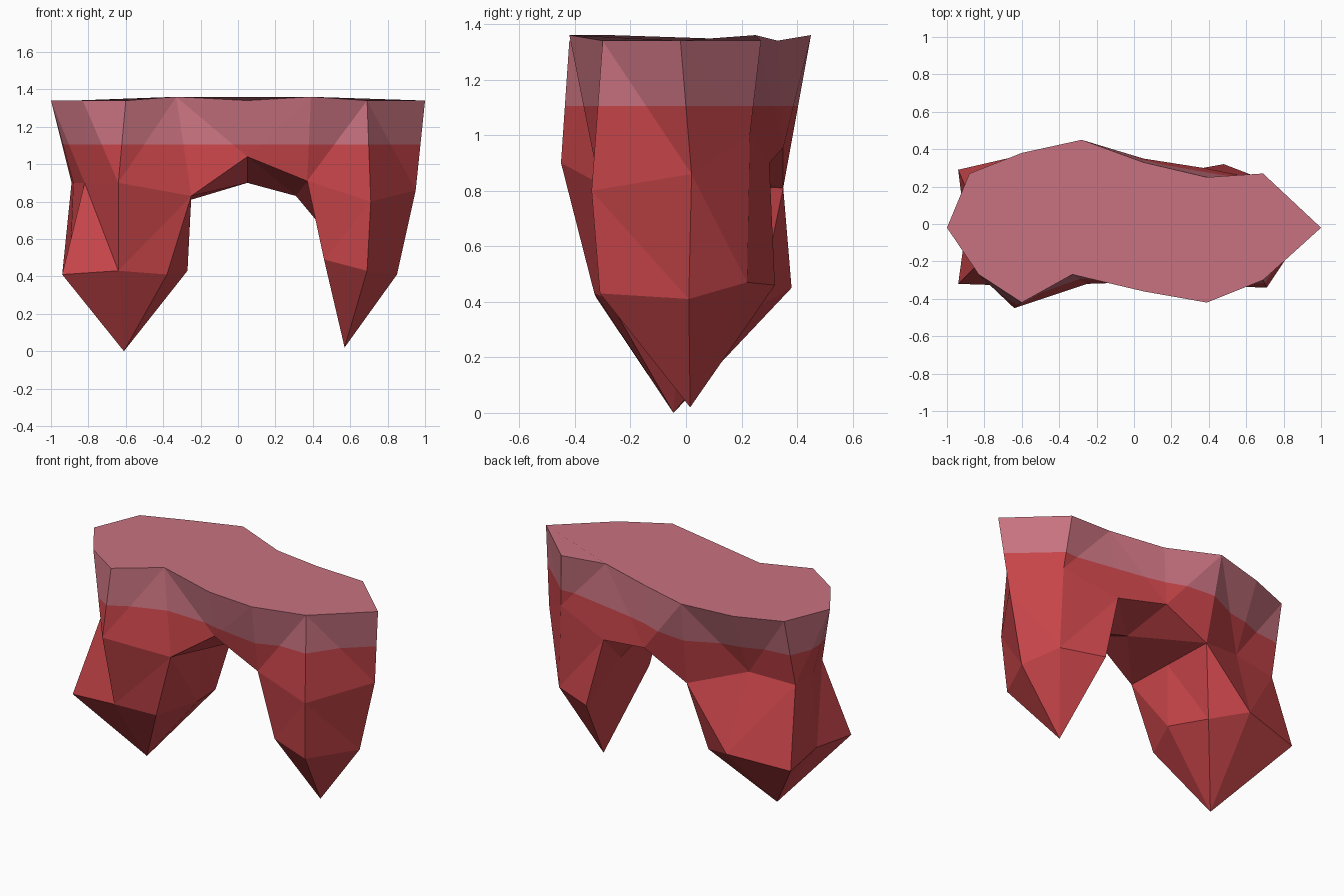
import bpy, bmesh
from mathutils import Vector

if "Cube" in bpy.data.objects:
    bpy.data.objects.remove(bpy.data.objects["Cube"])

BAND_Z = 1.105   # height where the colour changes


def material(name, rgb):
    m = bpy.data.materials.new(name)
    m.diffuse_color = (*rgb, 1)
    m.use_nodes = True
    m.node_tree.nodes["Principled BSDF"].inputs["Base Color"].default_value = m.diffuse_color
    return m


red = material("flesh red", (0.58, 0.060, 0.068))
pink = material("pale pink", (0.58, 0.17, 0.215))

bm = bmesh.new()


def verts(points):
    return [bm.verts.new(p) for p in points]


def quad(a, b, c, d):
    # split along the shorter diagonal to keep the facets crisp
    if (a.co - c.co).length <= (b.co - d.co).length:
        bm.faces.new((a, b, c))
        bm.faces.new((a, c, d))
    else:
        bm.faces.new((a, b, d))
        bm.faces.new((b, c, d))


def loft(upper, lower):
    n = len(upper)
    for i in range(n):
        j = (i + 1) % n
        quad(upper[i], lower[i], lower[j], upper[j])


def leg(upper, ring, tip):
    lower = verts(ring)
    loft(upper, lower)
    point = bm.verts.new(tip)
    for i, v in enumerate(lower):
        bm.faces.new((v, point, lower[(i + 1) % len(lower)]))


# flat top outline, with a slight rise in two columns
outline = [(-1, -.02), (-.83, -.27), (-.6, -.42), (-.33, -.27), (.05, -.36),
           (.39, -.42), (.69, -.3), (1, -.02), (.69, .27), (.39, .25),
           (.05, .33), (-.28, .45), (-.6, .38), (-.88, .27)]
top = verts((x, y, 1.36 if x in (-.33, -.28, .39) else 1.34) for x, y in outline)
bm.faces.new(top)

# waist ring under the band
w = verts([(-.88, -.02, .9), (-.82, -.2, .9), (-.64, -.45, .9), (-.25, -.32, .83),
           (.05, -.31, 1.04), (.37, -.33, .91), (.71, -.34, .8), (.95, .02, .86),
           (.72, .23, 1.0), (.37, .3, .9), (.05, .35, .955), (-.25, .35, .81),
           (-.59, .21, .92), (-.89, .17, .9)])
loft(top, w)

# underside of the arch
mid = verts([(-.25, 0, .82), (.05, 0, .9), (.31, 0, .83)])
front, back = w[3:6], w[9:12][::-1]
for i in range(2):
    quad(front[i], mid[i], mid[i + 1], front[i + 1])
    quad(mid[i], back[i], back[i + 1], mid[i + 1])

# left and right pointed legs
leg([w[1], w[2], w[3], mid[0], w[11], w[12], w[13], w[0]],
    [(-.94, -.32, .41), (-.64, -.33, .43), (-.38, -.28, .41), (-.27, -.02, .43),
     (-.34, .26, .38), (-.55, .38, .45), (-.94, .29, .41), (-.9, -.03, .43)],
    (-.61, -.045, 0))
leg([w[5], w[6], w[7], w[8], w[9], mid[2]],
    [(.46, -.29, .49), (.69, -.31, .43), (.85, .01, .41), (.74, .22, .47),
     (.48, .32, .46), (.46, 0, .65)],
    (.57, .015, .02))

# pink upper band
bmesh.ops.bisect_plane(bm, geom=bm.verts[:] + bm.edges[:] + bm.faces[:],
                       plane_co=Vector((0, 0, BAND_Z)), plane_no=Vector((0, 0, 1)))
bmesh.ops.recalc_face_normals(bm, faces=bm.faces[:])
for f in bm.faces:
    f.material_index = int(f.calc_center_median().z > BAND_Z)

mesh = bpy.data.meshes.new("two_legged_arch")
bm.to_mesh(mesh)
bm.free()
mesh.materials.append(red)
mesh.materials.append(pink)
bpy.context.collection.objects.link(bpy.data.objects.new("two_legged_arch", mesh))
